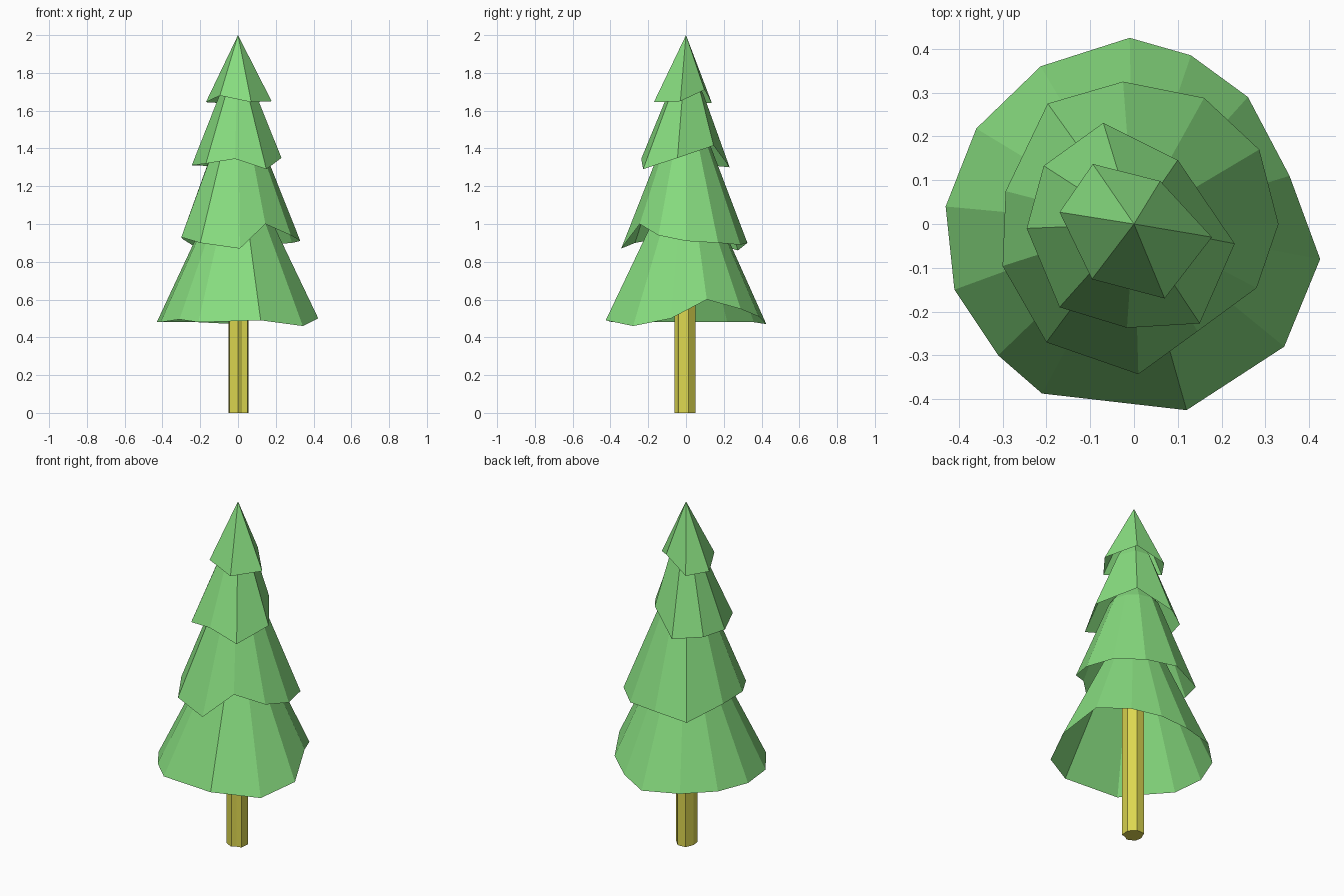
import bpy, bmesh, math
from mathutils import Vector

if "Cube" in bpy.data.objects:
    bpy.data.objects.remove(bpy.data.objects["Cube"])


def material(name, rgb):
    m = bpy.data.materials.new(name)
    m.diffuse_color = (*rgb, 1)
    m.use_nodes = True
    m.node_tree.nodes["Principled BSDF"].inputs["Base Color"].default_value = m.diffuse_color
    return m


green = material("leaf green", (0.24, 0.71, 0.21))
yellow = material("trunk yellow", (0.72, 0.68, 0.08))


def finish(bm, name, mat):
    bmesh.ops.recalc_face_normals(bm, faces=bm.faces)
    me = bpy.data.meshes.new(name)
    bm.to_mesh(me)
    bm.free()
    me.materials.append(mat)
    bpy.context.collection.objects.link(bpy.data.objects.new(name, me))


def bough(name, rim, ring, apex):
    """Hollow skirt: uneven rim, optional round ring (radius, z), then apex."""
    bm = bmesh.new()
    n = len(rim)
    low = [bm.verts.new(p) for p in rim]
    if ring:
        r, z = ring
        up = []
        for x, y, _ in rim:
            a = math.atan2(y, x)
            up.append(bm.verts.new((r * math.cos(a), r * math.sin(a), z)))
        for i in range(n):
            j = (i + 1) % n
            bm.faces.new((low[i], low[j], up[j], up[i]))
        low = up
    tip = bm.verts.new((0, 0, apex))
    for i in range(n):
        bm.faces.new((low[i], low[(i + 1) % n], tip))
    # recalc may guess wrong on an open shell, so face outward explicitly
    me_faces = list(bm.faces)
    finish(bm, name, green)


# Four tiers of boughs, rims listed clockwise from the back
bough("bottom_boughs", [
    (-.01, .425, .47), (.13, .385, .51), (.26, .29, .55), (.355, .11, .60),
    (.425, -.08, .50), (.343, -.28, .46), (.12, -.425, .49), (-.21, -.387, .48),
    (-.31, -.30, .495), (-.41, -.15, .48), (-.43, .04, .48), (-.36, .218, .48),
    (-.213, .36, .48)], (.165, 1.05), 1.3)
bough("lower_boughs", [
    (-.025, .325, .90), (.16, .288, .89), (.286, .17, .90), (.33, 0, .91),
    (.28, -.146, .94), (.145, -.245, 1.0), (.01, -.343, .87), (-.20, -.27, .90),
    (-.30, -.096, .93), (-.293, .075, .92), (-.197, .275, .86)], (.135, 1.4), 1.6)
bough("upper_boughs", [
    (-.07, .231, 1.30), (.10, .146, 1.415), (.23, -.045, 1.35), (.15, -.227, 1.29),
    (-.016, -.237, 1.345), (-.17, -.19, 1.32), (-.245, -.01, 1.31),
    (-.206, .133, 1.31)], (.095, 1.69), 1.85)
bough("top_boughs", [
    (-.094, .137, 1.64), (.06, .098, 1.71), (.178, -.03, 1.65), (.07, -.17, 1.645),
    (-.096, -.126, 1.68), (-.17, .027, 1.645)], None, 2.0)

# Trunk: faceted post with slightly uneven sides
bm = bmesh.new()
section = [(.055, .012), (.02, .05), (-.03, .048), (-.05, .0), (-.045, -.04),
           (.0, -.062), (.022, -.045), (.05, -.04)]
face = bm.faces.new([bm.verts.new((x, y, 0)) for x, y in section])
top = bmesh.ops.extrude_face_region(bm, geom=[face], use_keep_orig=True)
bmesh.ops.translate(bm, vec=Vector((0, 0, 1.1)),
                    verts=[v for v in top["geom"] if isinstance(v, bmesh.types.BMVert)])
finish(bm, "trunk", yellow)
